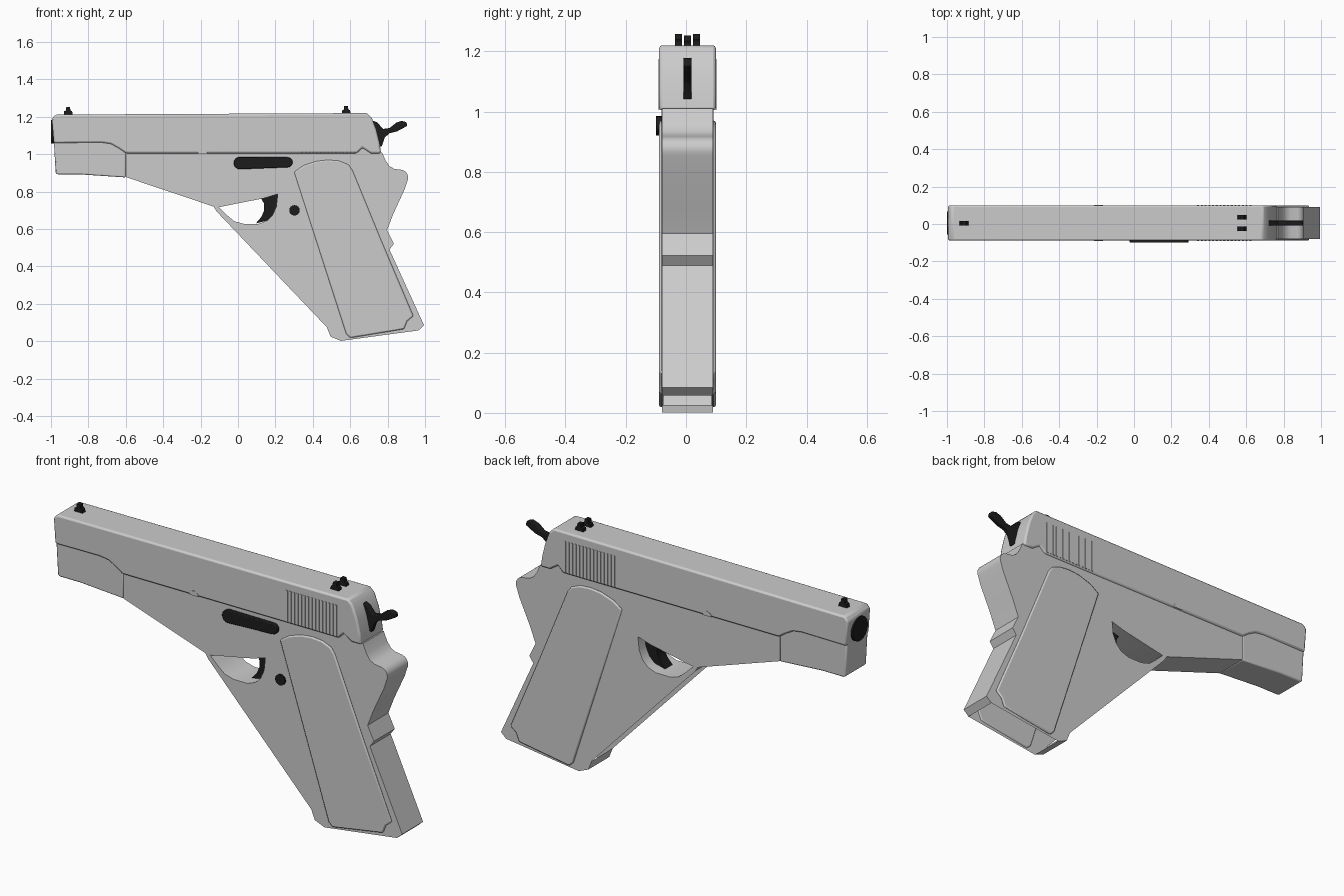
import bpy, bmesh, math

if "Cube" in bpy.data.objects:
    bpy.data.objects.remove(bpy.data.objects["Cube"])

CY = 0.005  # centre plane of the body

black = bpy.data.materials.new("black")
black.diffuse_color = (0.012, 0.012, 0.012, 1)
black.use_nodes = True
black.node_tree.nodes["Principled BSDF"].inputs["Base Color"].default_value = black.diffuse_color


def arc(cx, cz, r, a0, a1, n):
    return [(cx + r * math.cos(math.radians(a0 + (a1 - a0) * i / n)),
             cz + r * math.sin(math.radians(a0 + (a1 - a0) * i / n))) for i in range(n + 1)]


def plate(name, outline, y0, y1, hole=None, skip=(), bevel=0, mat=None):
    """Extrude an x-z outline from y0 to y1, with an optional hole and open walls."""
    bm = bmesh.new()
    loops = [outline] + ([hole] if hole else [])
    rings = []
    for pts in loops:
        pair = [[bm.verts.new((x, y, z)) for x, z in pts] for y in (y0, y1)]
        rings.append(pair)
    for side in (0, 1):
        if hole:
            edges = []
            for pair in rings:
                r = pair[side]
                edges += [bm.edges.new((r[i - 1], r[i])) for i in range(len(r))]
            bmesh.ops.triangle_fill(bm, use_beauty=True, use_dissolve=False, edges=edges)
        else:
            bm.faces.new(rings[0][side])
    for k, (a, b) in enumerate(rings):
        for i in range(len(a)):
            if k == 0 and i in skip:
                continue
            j = (i + 1) % len(a)
            bm.faces.new((a[i], a[j], b[j], b[i]))
    bmesh.ops.recalc_face_normals(bm, faces=bm.faces[:])
    me = bpy.data.meshes.new(name)
    bm.to_mesh(me)
    bm.free()
    ob = bpy.data.objects.new(name, me)
    bpy.context.collection.objects.link(ob)
    if mat:
        me.materials.append(mat)
    if bevel:
        m = ob.modifiers.new("bevel", 'BEVEL')
        m.width, m.segments, m.limit_method = bevel, 2, 'ANGLE'
        m.angle_limit = math.radians(35)
    bpy.ops.object.select_all(action='DESELECT')
    ob.select_set(True)
    bpy.context.view_layer.objects.active = ob
    bpy.ops.object.shade_smooth_by_angle(angle=math.radians(30))
    return ob


def centred(name, outline, half, **kw):
    return plate(name, outline, CY - half, CY + half, **kw)


# Upper slide
centred("slide", [(-0.985, 1.06), (-0.995, 1.19), (-0.975, 1.212), (0.69, 1.22), (0.715, 1.195),
                  (0.74, 1.13), (0.757, 1.06), (0.765, 1.005), (0.71, 1.005), (0.665, 1.035),
                  (0.635, 1.005), (-0.6, 1.005), (-0.635, 1.03), (-0.68, 1.055), (-0.73, 1.062)],
        0.094, bevel=0.009)

# Nose block under the slide
centred("nose_block", [(-0.985, 1.08), (-0.975, 0.9), (-0.965, 0.892), (-0.84, 0.892), (-0.6, 0.876),
                       (-0.6, 1.03), (-0.68, 1.08)], 0.086, bevel=0.008)

# Frame: hollow, open along the sloping front edge and under the handle
frame = [(-0.6, 1.01), (-0.6, 0.878), (-0.13, 0.72), (-0.115, 0.695),
         (0.475, 0.075), (0.495, 0.025), (0.55, 0.002),
         (0.965, 0.058), (0.995, 0.085), (0.81, 0.49), (0.833, 0.522), (0.797, 0.595),
         (0.83, 0.68), (0.89, 0.81)]
frame += arc(0.868, 0.875, 0.042, -30, 80, 6)
frame += [(0.835, 0.922), (0.81, 0.936), (0.79, 0.965), (0.77, 1.01), (0.71, 1.01), (0.665, 1.04), (0.63, 1.01)]
guard_hole = [(-0.103, 0.717), (0.14, 0.765), (0.212, 0.787), (0.205, 0.72), (0.185, 0.675), (0.155, 0.645),
              (0.11, 0.628), (0.03, 0.628), (-0.02, 0.642), (-0.06, 0.675)]
centred("frame", frame, 0.085, hole=guard_hole, skip=(3, 6))

# Handle panels on both sides
panel = [(0.3, 0.905), (0.35, 0.94), (0.42, 0.963), (0.48, 0.97), (0.54, 0.965), (0.59, 0.945),
         (0.612, 0.915), (0.77, 0.53), (0.938, 0.135), (0.905, 0.108), (0.888, 0.065),
         (0.6, 0.018), (0.578, 0.04)]
for s, label in ((-1, "front"), (1, "back")):
    y = sorted((CY + s * 0.08, CY + s * 0.094))
    plate("handle_panel_" + label, panel, y[0], y[1], bevel=0.007)
    # Vertical grip ribs on the slide
    for i in range(15):
        x = 0.337 + i * 0.02
        y = sorted((CY + s * 0.09, CY + s * 0.096))
        plate(f"rib_{label}_{i}", [(x, 1.012), (x + 0.011, 1.012), (x + 0.011, 1.175), (x, 1.175)], y[0], y[1])
    # Small round notch cover on the slide edge
    plate("notch_" + label, arc(-0.19, 1.005, 0.025, 0, 180, 8), *sorted((CY + s * 0.09, CY + s * 0.0955)))

# Side lever and button, front side only
lever = arc(0.01, 0.953, 0.033, 90, 270, 8) + arc(0.265, 0.957, 0.027, -90, 90, 8)
plate("side_lever", lever, -0.1, -0.078, bevel=0.004, mat=black)
plate("side_button", arc(0.302, 0.7, 0.028, 0, 337.5, 15), -0.089, -0.075, mat=black)

# Trigger
centred("trigger", [(0.12, 0.77), (0.213, 0.788), (0.206, 0.72), (0.186, 0.675), (0.155, 0.645),
                    (0.095, 0.63), (0.125, 0.665), (0.14, 0.7), (0.14, 0.735)], 0.03, mat=black)

# Hammer
centred("hammer", [(0.72, 1.18), (0.745, 1.17), (0.775, 1.135), (0.81, 1.14), (0.845, 1.168), (0.875, 1.178),
                   (0.9, 1.172), (0.905, 1.152), (0.88, 1.138), (0.85, 1.122), (0.81, 1.112),
                   (0.785, 1.09), (0.768, 1.04), (0.74, 1.05)], 0.014, bevel=0.004, mat=black)


# Sights
def sight(name, x, z, y):
    plate(name, [(x - 0.024, z), (x + 0.024, z), (x + 0.021, z + 0.02), (x + 0.012, z + 0.024),
                 (x + 0.01, z + 0.042), (x - 0.01, z + 0.042), (x - 0.012, z + 0.024), (x - 0.021, z + 0.02)],
          y - 0.012, y + 0.012, mat=black)


sight("front_sight", -0.908, 1.21, CY)
for s, label in ((-1, "a"), (1, "b")):
    sight("rear_sight_" + label, 0.578, 1.215, CY + s * 0.03)

# Dark round opening at the nose
bpy.ops.mesh.primitive_cylinder_add(vertices=32, radius=0.062, depth=0.03,
                                    location=(-0.985, CY, 1.12), rotation=(0, math.pi / 2, 0))
nose = bpy.context.object
nose.name = "nose_opening"
nose.data.materials.append(black)
bpy.ops.object.shade_smooth_by_angle(angle=math.radians(30))
